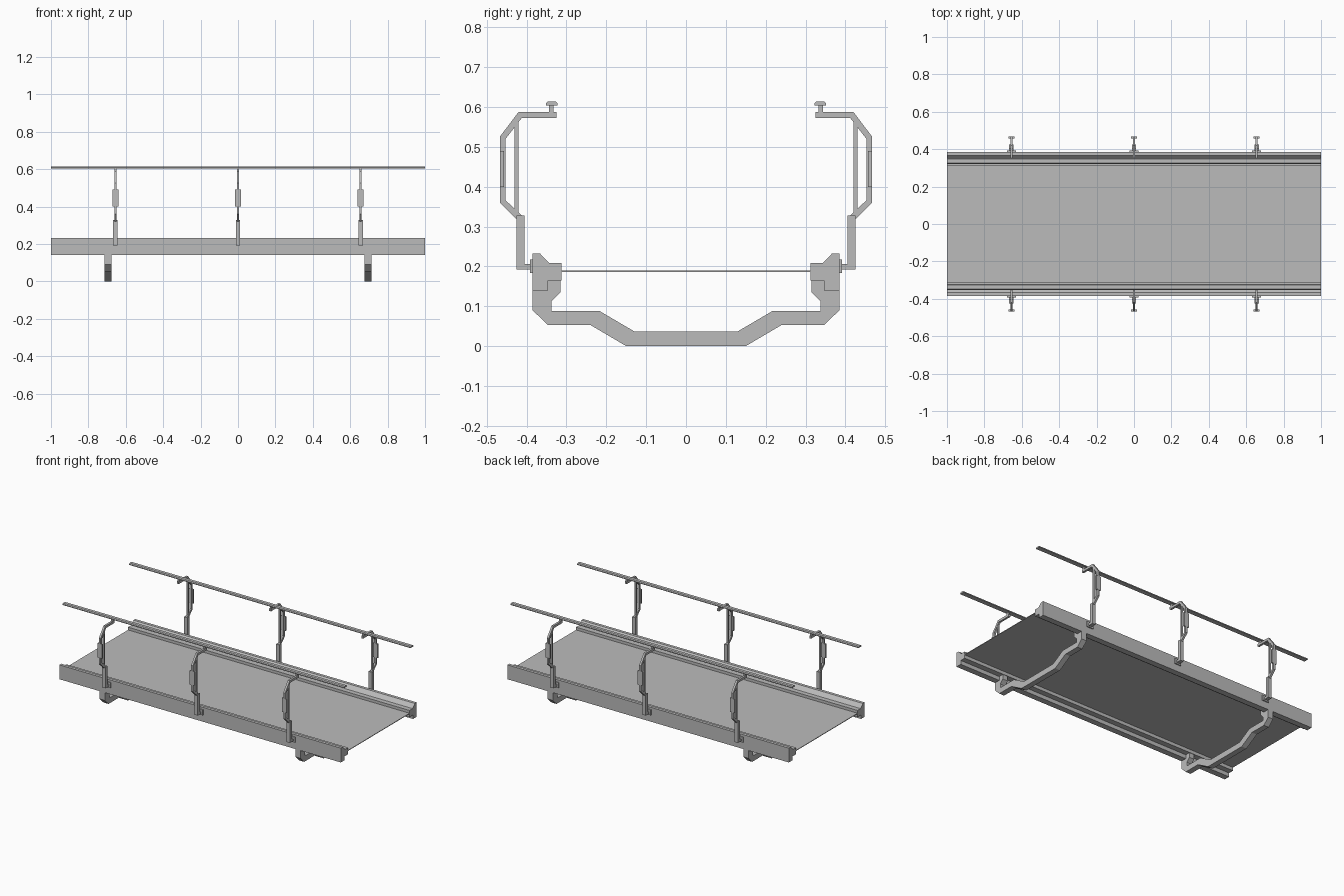
import bpy, bmesh

cube = bpy.data.objects.get("Cube")
if cube:
    bpy.data.objects.remove(cube, do_unlink=True)

grey = bpy.data.materials.new("plain grey")
grey.use_nodes = True
colour = (0.5, 0.5, 0.5, 1)
grey.diffuse_color = colour
grey.node_tree.nodes["Principled BSDF"].inputs["Base Color"].default_value = colour


def finish(name, bm):
    bmesh.ops.recalc_face_normals(bm, faces=bm.faces[:])
    mesh = bpy.data.meshes.new(name)
    bm.to_mesh(mesh)
    bm.free()
    mesh.materials.append(grey)
    ob = bpy.data.objects.new(name, mesh)
    bpy.context.scene.collection.objects.link(ob)
    return ob


def extrude(name, profile, x, width, side=1):
    """Sweep a (y, z) outline along x, centred on x."""
    bm = bmesh.new()
    face = bm.faces.new([bm.verts.new((x - width / 2, side * y, z)) for y, z in profile])
    out = bmesh.ops.extrude_face_region(bm, geom=[face])
    verts = [v for v in out["geom"] if isinstance(v, bmesh.types.BMVert)]
    bmesh.ops.translate(bm, vec=(width, 0, 0), verts=verts)
    return finish(name, bm)


def bar(name, y0, y1, z0, z1, x, width, side=1):
    return extrude(name, [(y0, z0), (y1, z0), (y1, z1), (y0, z1)], x, width, side)


# Side rail section
RAIL = [(.385, .14), (.385, .232), (.366, .232), (.343, .208),
        (.312, .208), (.312, .165), (.347, .165), (.347, .14)]
# Half of the cross support, lower edge then upper edge
LOWER = [(.15, 0), (.24, .053), (.347, .053), (.385, .09), (.385, .141)]
UPPER = [(.347, .141), (.347, .166), (.315, .166), (.315, .135),
         (.338, .112), (.338, .088), (.217, .088), (.13, .037)]
# Bent arm that carries the handrail
ARM = [(.427, .32), (.467, .36), (.467, .526), (.42, .588), (.325, .588),
       (.325, .573), (.412, .573), (.453, .52), (.453, .366), (.412, .328)]
# Handrail section with softened upper corners
HANDRAIL = [(.322, .604), (.352, .604), (.352, .609), (.347, .614),
            (.327, .614), (.322, .609)]

# Belt
bar("belt", -.335, .335, .186, .190, 0, 2)

# Cross supports under the belt
half = LOWER + UPPER
outline = half + [(-y, z) for y, z in reversed(half)]
for x in (-.695, .695):
    extrude("cross_support", outline, x, .036)

for side, word in ((-1, "front"), (1, "back")):
    extrude(word + "_side_rail", RAIL, 0, 2, side)
    extrude(word + "_handrail", HANDRAIL, 0, 2, side)
    for x in (-.655, 0, .655):
        bar(word + "_clamp_plate", .384, .392, .184, .218, x, .046, side)
        bar(word + "_post_foot", .39, .41, .192, .206, x, .024, side)
        bar(word + "_post", .405, .426, .192, .328, x, .024, side)
        extrude(word + "_arm", ARM, x, .013, side)
        bar(word + "_arm_tie", .42, .43, .325, .565, x, .011, side)
        bar(word + "_arm_grip", .457, .467, .4, .49, x, .034, side)
        bar(word + "_handrail_pin", .332, .344, .586, .606, x, .013, side)
